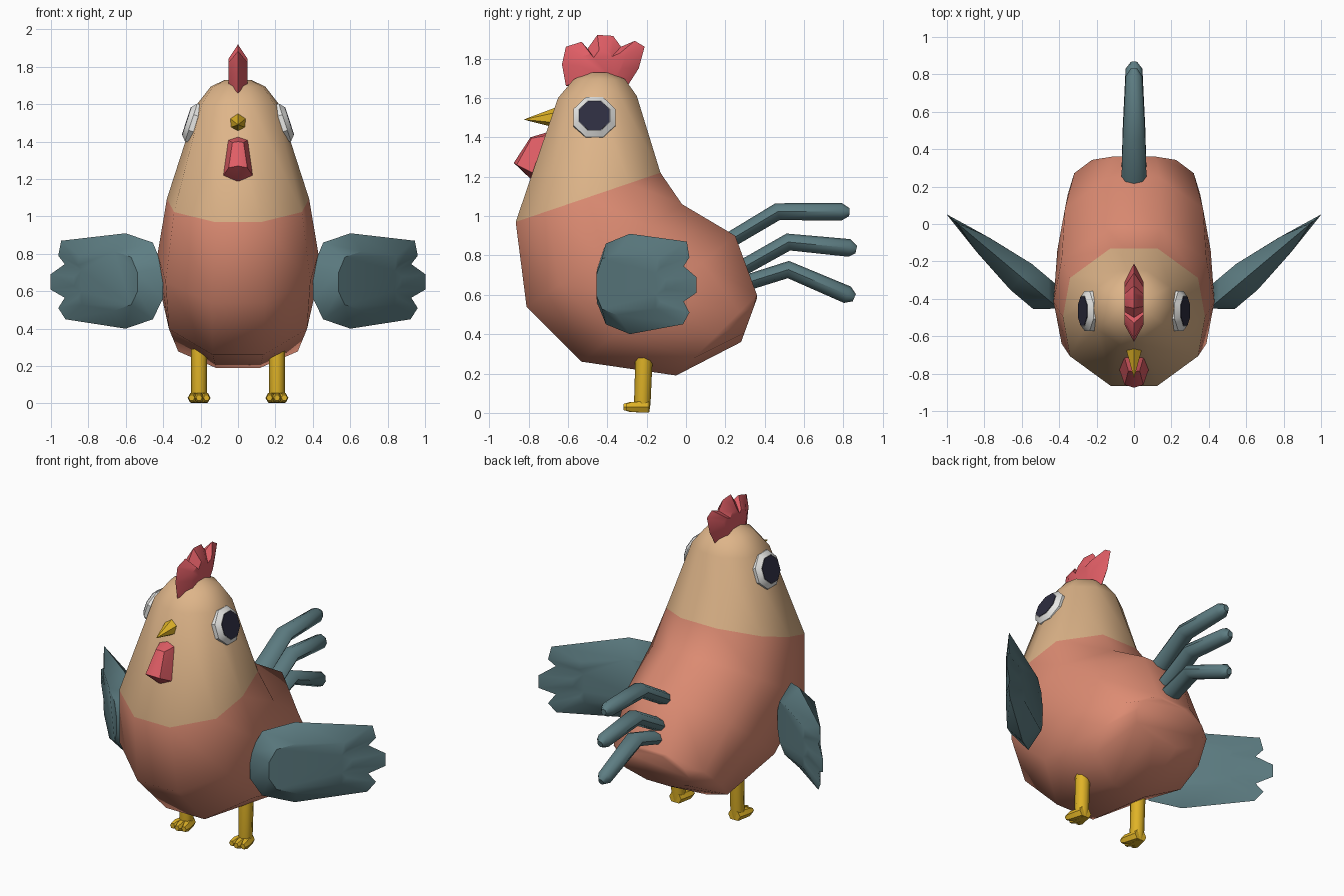
import bpy, bmesh, math
from mathutils import Vector

if "Cube" in bpy.data.objects:
    bpy.data.objects.remove(bpy.data.objects["Cube"])


def material(name, r, g, b):
    m = bpy.data.materials.new(name)
    m.diffuse_color = (r, g, b, 1)
    m.use_nodes = True
    m.node_tree.nodes["Principled BSDF"].inputs["Base Color"].default_value = m.diffuse_color
    return m


SALMON = material("salmon", .72, .26, .17)
TAN = material("tan", .73, .46, .25)
RED = material("red", .74, .11, .13)
YELLOW = material("yellow", .74, .45, .02)
TEAL = material("slate_teal", .11, .205, .225)
WHITE = material("white", .80, .80, .78)
DARK = material("dark", .026, .026, .05)


def finish(name, bm, mats, angle=40):
    bmesh.ops.recalc_face_normals(bm, faces=bm.faces)
    me = bpy.data.meshes.new(name)
    bm.to_mesh(me)
    bm.free()
    ob = bpy.data.objects.new(name, me)
    bpy.context.collection.objects.link(ob)
    for m in mats:
        me.materials.append(m)
    bpy.ops.object.select_all(action='DESELECT')
    ob.select_set(True)
    bpy.context.view_layer.objects.active = ob
    bpy.ops.object.shade_smooth_by_angle(angle=math.radians(angle))
    return ob


def loft(name, rings, mats, mat_of=lambda i: 0, angle=40):
    """Skin closed rings of points in order and cap both ends."""
    bm = bmesh.new()
    vs = [[bm.verts.new(p) for p in r] for r in rings]
    n = len(vs[0])
    for i in range(len(vs) - 1):
        for k in range(n):
            j = (k + 1) % n
            bm.faces.new((vs[i][k], vs[i][j], vs[i + 1][j], vs[i + 1][k])).material_index = mat_of(i)
    bm.faces.new(vs[0]).material_index = mat_of(0)
    bm.faces.new(vs[-1]).material_index = mat_of(len(vs) - 2)
    return finish(name, bm, mats, angle)


def hull(name, pts, mat, angle=30):
    bm = bmesh.new()
    for p in pts:
        bm.verts.new(p)
    bmesh.ops.convex_hull(bm, input=bm.verts)
    return finish(name, bm, [mat], angle)


def pillow(name, outline, centre, scale, thick, place, mat):
    """Flat outline with a sharp rim and a raised, shrunken copy on each side."""
    inner = [(centre[0] + (a - centre[0]) * scale, centre[1] + (b - centre[1]) * scale)
             for a, b in outline]
    rings = [[place(a, b, s * thick(a)) for a, b in inner] for s in (-1, 1)]
    rim = [place(a, b, 0) for a, b in outline]
    return loft(name, [rings[0], rim, rings[1]], [mat], angle=35)


# Body and head: ten-sided rings, each spanning a front and a back point (y, z)
SECTION = [(.33, -1), (.9, -.57), (1, 0), (.9, .57), (.33, 1),
           (-.33, 1), (-.9, .57), (-1, 0), (-.9, -.57), (-.33, -1)]
SPANS = [((-.49, 1.73), (-.39, 1.73), .07), ((-.57, 1.695), (-.31, 1.695), .145),
         ((-.65, 1.60), (-.25, 1.61), .215), ((-.865, .97), (-.13, 1.22), .38),
         ((-.81, .54), (-.02, 1.06), .43), ((-.53, .26), (.25, .90), .41),
         ((-.05, .19), (.36, .60), .355), ((.28, .36), (.36, .58), .25)]
rings = []
for f, b, w in SPANS:
    f, b = Vector((0, *f)), Vector((0, *b))
    mid, half = (f + b) / 2, (b - f) / 2
    rings.append([mid + half * v + Vector((w * u, 0, 0)) for u, v in SECTION])
loft("body", rings, [TAN, SALMON], lambda i: 0 if i < 3 else 1, 50)

# Comb
COMB = [(-.61, 1.66), (-.63, 1.77), (-.61, 1.86), (-.53, 1.885), (-.50, 1.85), (-.45, 1.92),
        (-.37, 1.915), (-.33, 1.86), (-.26, 1.89), (-.21, 1.86), (-.24, 1.75), (-.31, 1.64)]
pillow("comb", COMB, (-.43, 1.75), .55, lambda a: .05,
       lambda a, b, t: (t, a, b), RED)

# Beak: six-sided cone
beak = [(.052 * math.sin(k * math.pi / 3), -.66, 1.5 + .052 * math.cos(k * math.pi / 3))
        for k in range(6)]
hull("beak", beak + [(0, -.825, 1.49)], YELLOW, 50)

# Wattle
wattle = [(0, -.69, 1.43), (0, -.775, 1.175), (0, -.79, 1.40), (0, -.875, 1.27)]
for s in (-1, 1):
    wattle += [(s * .055, -.70, 1.41), (s * .085, -.76, 1.21),
               (s * .03, -.785, 1.395), (s * .05, -.86, 1.26)]
hull("wattle", wattle, RED)

# Tail feathers: tapering bent tubes through (y, z) points
TAIL = [[(.21, .87), (.465, 1.022), (.79, 1.022), (.83, 1.02)],
        [(.24, .71), (.52, .868), (.83, .838), (.865, .83)],
        [(.24, .64), (.52, .728), (.82, .60), (.855, .585)]]
for n, path in enumerate(TAIL):
    pts = [Vector((0, *p)) for p in path]
    rings = []
    for i, p in enumerate(pts):
        d = (pts[min(i + 1, 3)] - pts[max(i - 1, 0)]).normalized()
        up = Vector((0, -d.z, d.y))
        w, h = [(.068, .04), (.06, .044), (.045, .045), (.018, .02)][i]
        rings.append([p + Vector((w * math.cos(a), 0, 0)) + up * h * math.sin(a)
                      for a in (k * math.pi / 4 for k in range(8))])
    loft(f"tail_feather_{n + 1}", rings, [TEAL], angle=50)

# Wing outline as (distance from shoulder, height)
WING = [(-.05, .56), (-.05, .73), (.02, .86), (.21, .91), (.66, .87), (.68, .79), (.635, .745),
        (.735, .69), (.735, .61), (.635, .565), (.68, .51), (.63, .45), (.21, .40), (.02, .45)]

for s, side in ((1, "left"), (-1, "right")):
    # Wing swept back and outward
    def place(d, z, t):
        return (s * (.44 + .766 * d + .643 * t), -.42 + .643 * d - .766 * t, z)
    pillow("wing_" + side, WING, (.22, .655), .62,
           lambda d: .09 * min(1, (.74 - d) / .46), place, TEAL)

    # Eye: bevelled white disc with a dark octagonal pupil on its face
    nrm = Vector((s * .95, 0, .31))
    up = Vector((-s * .31, 0, .95))
    fwd = Vector((0, 1, 0))
    centre = Vector((s * .243, -.465, 1.50))

    def disc(r, off):
        return [centre + nrm * off + (fwd * math.cos(a) + up * math.sin(a)) * r
                for a in ((k + .5) * math.pi / 4 for k in range(8))]
    loft("eye_" + side, [disc(.115, -.05), disc(.115, .008), disc(.086, .032)], [WHITE], angle=35)
    loft("pupil_" + side, [disc(.084, .030), disc(.084, .035)], [DARK], angle=35)

    # Leg
    def circle(x, y, z, r):
        return [(x + r * math.cos(a), y + r * math.sin(a), z)
                for a in (k * math.pi / 4 for k in range(8))]
    x = s * .208
    loft("leg_" + side, [circle(x, -.213, .29, .044), circle(x, -.222, .05, .042),
                         circle(x, -.222, .005, .036)], [YELLOW], angle=50)
    # Three toes fanning forward
    for k in (-1, 0, 1):
        rings = []
        for y, dx, r in ((-.20, .012, .03), (-.285, .034, .027), (-.318, .04, .016)):
            rings.append([(x + k * dx + r * math.cos(a), y + abs(k) * .012,
                           max(0, .03 + r * 1.1 * math.sin(a)))
                          for a in (j * math.pi / 3 for j in range(6))])
        loft(f"toe_{side}_{k + 2}", rings, [YELLOW], angle=50)
